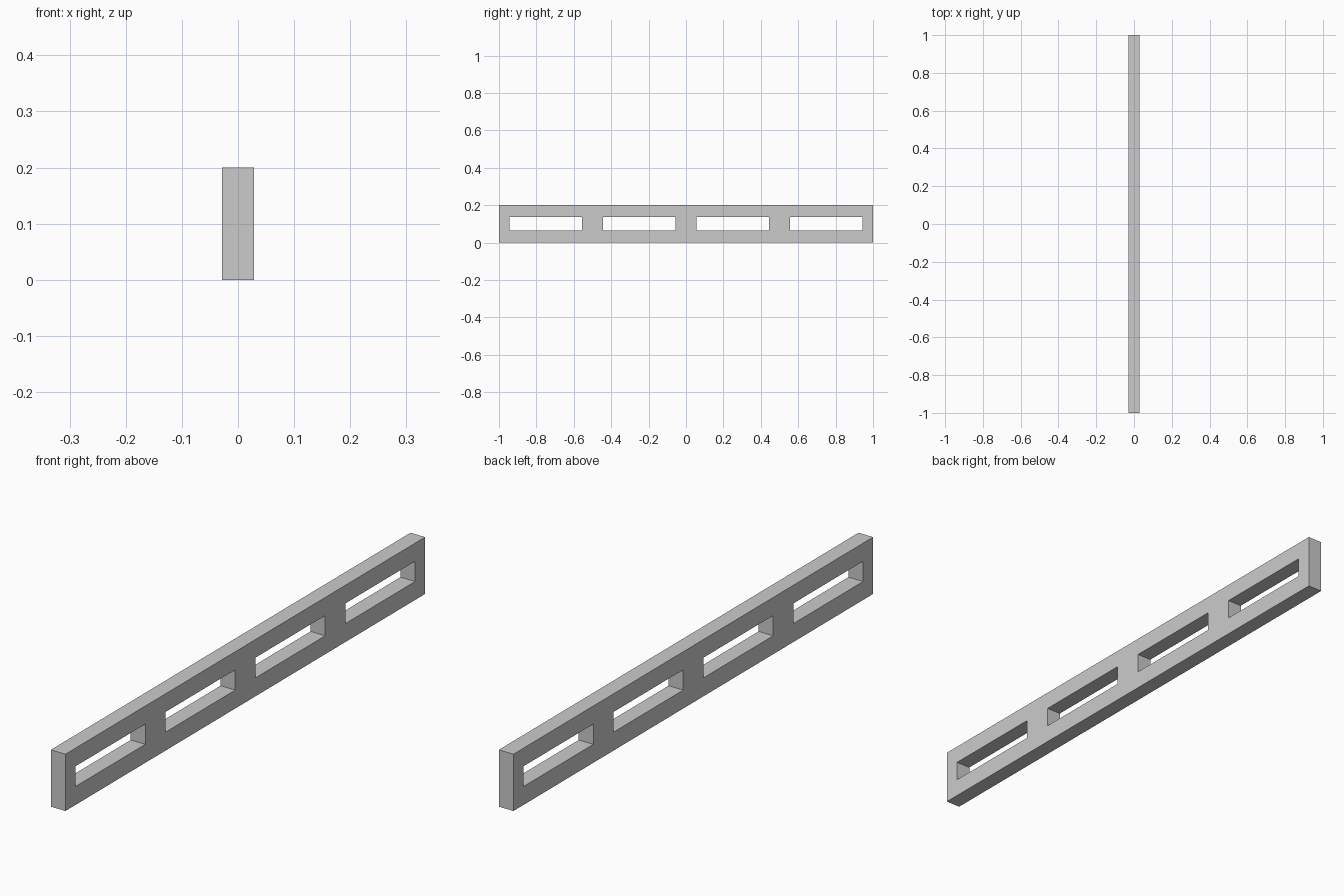
import bpy, bmesh

if "Cube" in bpy.data.objects:
    bpy.data.objects.remove(bpy.data.objects["Cube"])

THICKNESS = 0.057
HEIGHT = 0.2
SLOT_CENTRES = (-0.75, -0.25, 0.25, 0.75)
SLOT_HALF = 0.194
SLOT_Z = (0.065, 0.136)

# Grid lines of the side profile: bar ends plus the slot edges
ys = [-1.0] + [c + s * SLOT_HALF for c in SLOT_CENTRES for s in (-1, 1)] + [1.0]
zs = [0.0, *SLOT_Z, HEIGHT]

bm = bmesh.new()
verts = [[bm.verts.new((-THICKNESS / 2, y, z)) for z in zs] for y in ys]

# Fill every cell except the four slots
for i in range(len(ys) - 1):
    for j in range(len(zs) - 1):
        if j == 1 and i % 2 == 1:
            continue
        bm.faces.new((verts[i][j], verts[i + 1][j], verts[i + 1][j + 1], verts[i][j + 1]))

# Extrude the profile through the bar's thickness
ext = bmesh.ops.extrude_face_region(bm, geom=bm.faces[:], use_keep_orig=True)
moved = [g for g in ext["geom"] if isinstance(g, bmesh.types.BMVert)]
bmesh.ops.translate(bm, verts=moved, vec=(THICKNESS, 0, 0))
bmesh.ops.recalc_face_normals(bm, faces=bm.faces[:])

# Slotted bar
mesh = bpy.data.meshes.new("slotted_bar")
bm.to_mesh(mesh)
bm.free()
bpy.context.collection.objects.link(bpy.data.objects.new("slotted_bar", mesh))
